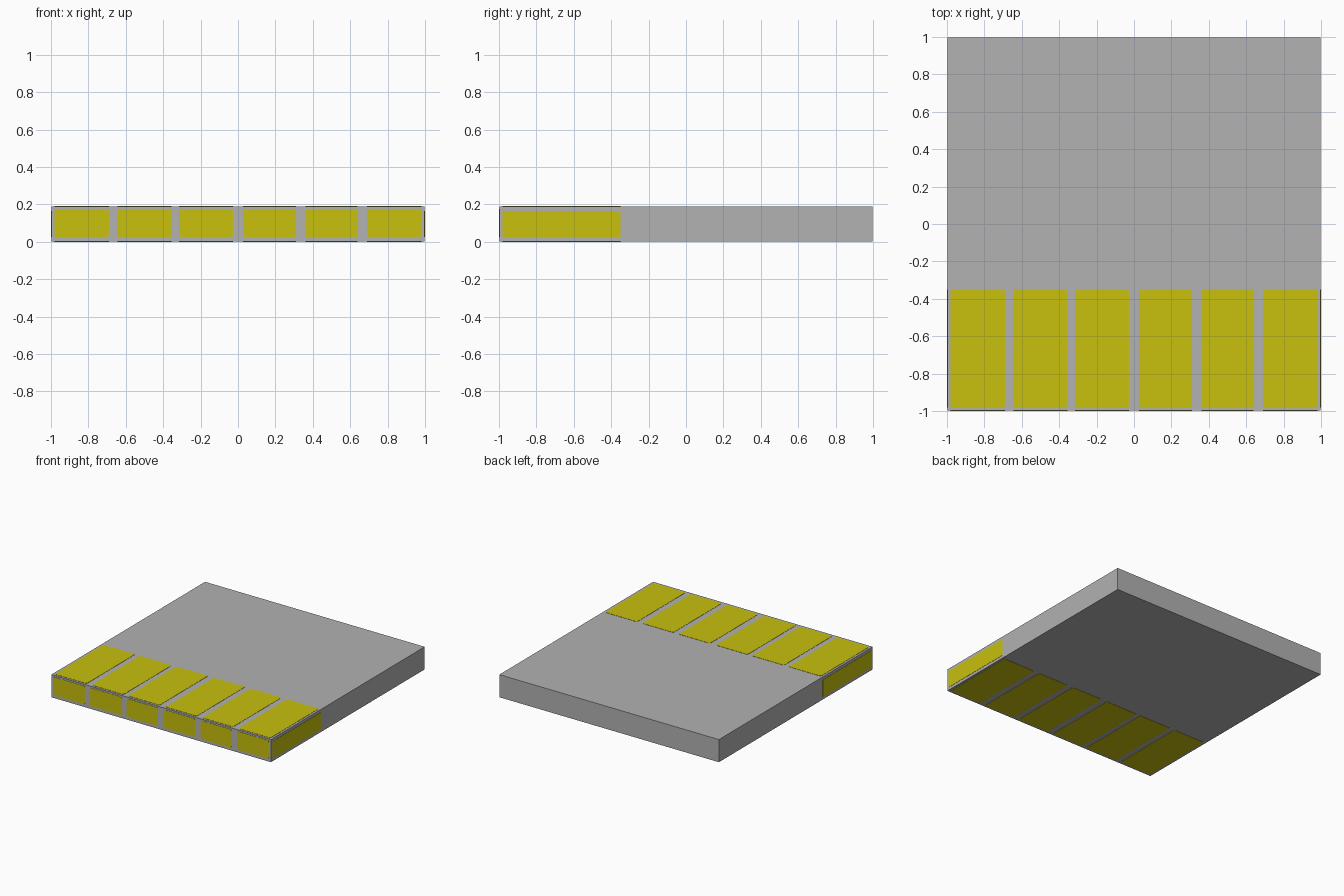
import bpy, bmesh, math
from mathutils import Vector

if "Cube" in bpy.data.objects:
    bpy.data.objects.remove(bpy.data.objects["Cube"])

HEIGHT = 0.19   # overall slab height
T = 0.002       # thickness of the painted panels


def material(name, rgb):
    m = bpy.data.materials.new(name)
    m.diffuse_color = (*rgb, 1)
    m.use_nodes = True
    m.node_tree.nodes["Principled BSDF"].inputs["Base Color"].default_value = m.diffuse_color
    return m


GREY = material("concrete grey", (0.445, 0.445, 0.445))
YELLOW = material("panel yellow", (0.578, 0.527, 0.004))


def make_object(name, bm, mat):
    bmesh.ops.recalc_face_normals(bm, faces=bm.faces)
    mesh = bpy.data.meshes.new(name)
    bm.to_mesh(mesh)
    bm.free()
    mesh.materials.append(mat)
    obj = bpy.data.objects.new(name, mesh)
    bpy.context.collection.objects.link(obj)
    return obj


def panel(name, origin, u, v, u_range, v_range, radius=0.014):
    """Thin plate with rounded corners, lying in the u/v plane and rising along u x v."""
    origin, u, v = Vector(origin), Vector(u), Vector(v)
    (u0, u1), (v0, v1) = u_range, v_range
    corners = [(u1 - radius, v1 - radius), (u0 + radius, v1 - radius),
               (u0 + radius, v0 + radius), (u1 - radius, v0 + radius)]
    bm = bmesh.new()
    verts = []
    for i, (cu, cv) in enumerate(corners):
        for k in range(4):
            a = math.radians(90 * i + 30 * k)
            verts.append(bm.verts.new(origin + u * (cu + radius * math.cos(a))
                                      + v * (cv + radius * math.sin(a))))
    face = bm.faces.new(verts)
    lift = u.cross(v) * T
    new = bmesh.ops.extrude_face_region(bm, geom=[face])["geom"]
    bmesh.ops.translate(bm, vec=lift,
                        verts=[g for g in new if isinstance(g, bmesh.types.BMVert)])
    return make_object(name, bm, YELLOW)


# Slab body, leaving room for the panel thickness
bm = bmesh.new()
bmesh.ops.create_cube(bm, size=1)
bmesh.ops.scale(bm, vec=(2 - 2 * T, 2 - 2 * T, HEIGHT - 2 * T), verts=bm.verts)
bmesh.ops.translate(bm, vec=(0, 0, HEIGHT / 2), verts=bm.verts)
make_object("slab", bm, GREY)

# Six panels across the front, repeated on the top and bottom
depth = (-0.98, -0.35)
spans = [(-0.98, -0.69), (-0.645, -0.355), (-0.315, -0.027),
         (0.027, 0.31), (0.36, 0.64), (0.69, 0.98)]
for i, span in enumerate(spans, 1):
    panel(f"front_panel_{i}", (0, -1 + T, 0), (1, 0, 0), (0, 0, 1), span, (0.025, 0.175))
    panel(f"top_panel_{i}", (0, 0, HEIGHT - T), (1, 0, 0), (0, 1, 0), span, depth)
    flipped = (-span[1], -span[0])
    panel(f"bottom_panel_{i}", (0, 0, T), (-1, 0, 0), (0, 1, 0), flipped, depth)

# One long panel on each side, at the front end
side_z = (0.025, 0.165)
panel("right_panel", (1 - T, 0, 0), (0, 1, 0), (0, 0, 1), depth, side_z, 0.003)
panel("left_panel", (-1 + T, 0, 0), (0, -1, 0), (0, 0, 1), (0.35, 0.98), side_z, 0.003)
